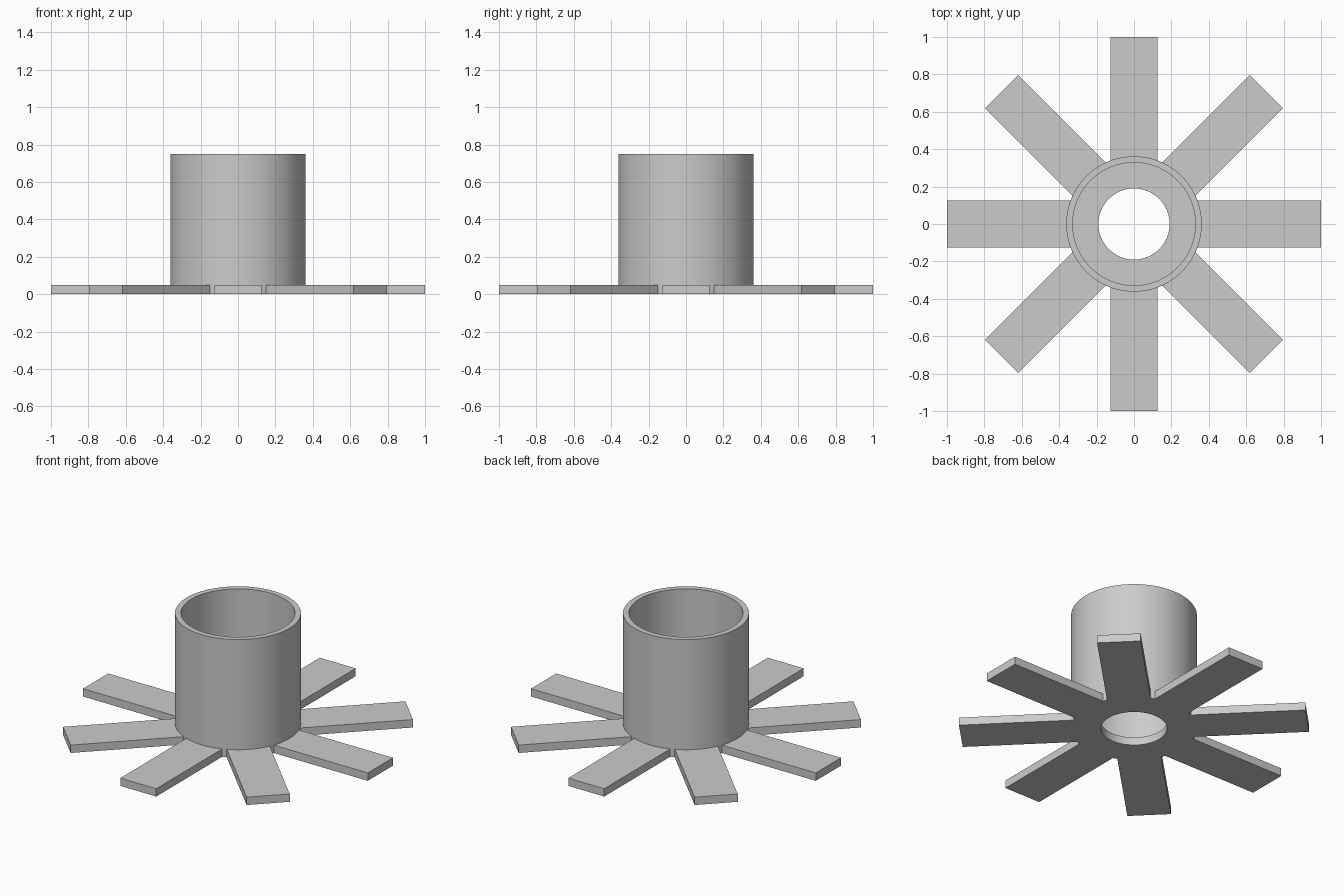
import bpy
import bmesh
from math import asin, cos, sin, radians, pi
from mathutils import Matrix, Vector

cube = bpy.data.objects.get("Cube")
if cube:
    bpy.data.objects.remove(cube, do_unlink=True)

OUTER, INNER, HOLE = 0.362, 0.328, 0.19
ARM_LENGTH, ARM_HALF, ARMS = 1.0, 0.126, 8
PLATE, HEIGHT, SEGMENTS = 0.05, 0.75, 96

grey = bpy.data.materials.new("plain grey")
grey.use_nodes = True
grey.diffuse_color = (0.6, 0.6, 0.6, 1)
grey.node_tree.nodes["Principled BSDF"].inputs["Base Color"].default_value = (0.6, 0.6, 0.6, 1)


def polar(radius, angle, z=0):
    return Vector((radius * cos(angle), radius * sin(angle), z))


def finish(bm, name):
    bmesh.ops.recalc_face_normals(bm, faces=bm.faces)
    mesh = bpy.data.meshes.new(name)
    bm.to_mesh(mesh)
    bm.free()
    mesh.materials.append(grey)
    obj = bpy.data.objects.new(name, mesh)
    bpy.context.collection.objects.link(obj)
    bpy.ops.object.select_all(action="DESELECT")
    obj.select_set(True)
    bpy.context.view_layer.objects.active = obj
    bpy.ops.object.shade_smooth_by_angle(angle=radians(30))


def edge_loop(bm, points):
    verts = [bm.verts.new(p) for p in points]
    return [bm.edges.new((v, verts[i - 1])) for i, v in enumerate(verts)]


# Base plate: eight radiating arms, short hub arcs between them, round hole
root = asin(ARM_HALF / OUTER)
step = 2 * pi / ARMS
outline = []
for i in range(ARMS):
    turn = Matrix.Rotation(i * step, 3, "Z")
    arm = [polar(OUTER, -root), Vector((ARM_LENGTH, -ARM_HALF, 0)),
           Vector((ARM_LENGTH, ARM_HALF, 0)), polar(OUTER, root), polar(OUTER, step / 2)]
    outline += [turn @ p for p in arm]

bm = bmesh.new()
edges = edge_loop(bm, outline)
edges += edge_loop(bm, [polar(HOLE, 2 * pi * i / SEGMENTS) for i in range(SEGMENTS)])
bmesh.ops.triangle_fill(bm, edges=edges, use_beauty=True, normal=(0, 0, 1))
top = bmesh.ops.extrude_face_region(bm, geom=bm.faces[:])["geom"]
bmesh.ops.translate(bm, vec=(0, 0, PLATE),
                    verts=[v for v in top if isinstance(v, bmesh.types.BMVert)])
finish(bm, "base_with_arms")

# Tube wall: a turned profile standing on the plate
profile = [(OUTER, PLATE), (OUTER, HEIGHT), (INNER, HEIGHT), (INNER, PLATE)]
bm = bmesh.new()
rings = [[bm.verts.new(polar(r, 2 * pi * i / SEGMENTS, z)) for i in range(SEGMENTS)]
         for r, z in profile]
for low, high in zip(rings, rings[1:]):
    for i in range(SEGMENTS):
        bm.faces.new((low[i - 1], low[i], high[i], high[i - 1]))
finish(bm, "tube")
